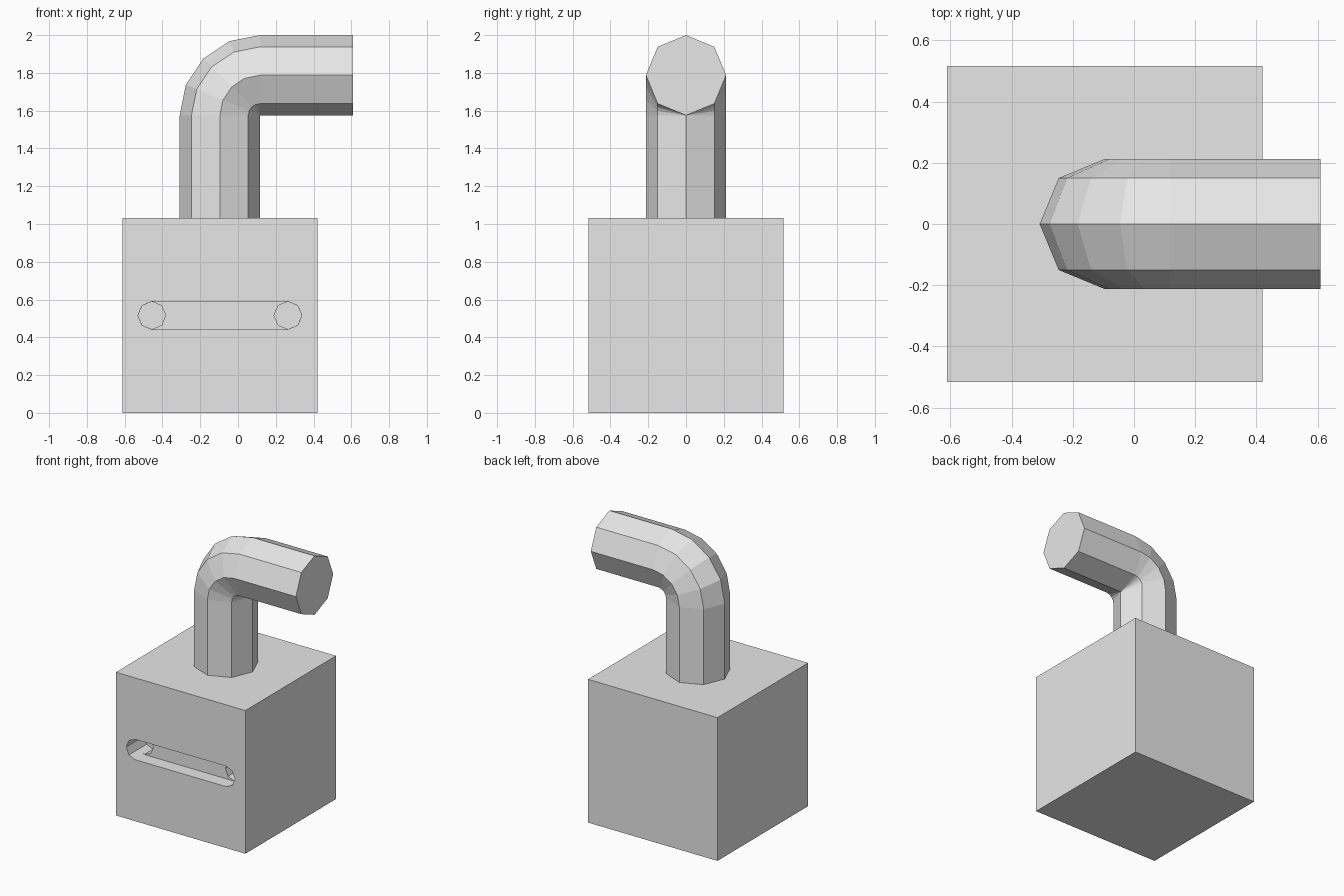
import bpy, bmesh, math
from mathutils import Vector

if "Cube" in bpy.data.objects:
    bpy.data.objects.remove(bpy.data.objects["Cube"])

SIDE = 1.032          # block edge length
CX = -0.096           # shared centre of block and pipe
R = 0.2125            # pipe radius
FRONT = -SIDE / 2

grey = bpy.data.materials.new("plain grey")
grey.diffuse_color = (0.8, 0.8, 0.8, 1)
grey.use_nodes = True
grey.node_tree.nodes["Principled BSDF"].inputs["Base Color"].default_value = grey.diffuse_color


def make(name, bm):
    bmesh.ops.recalc_face_normals(bm, faces=bm.faces)
    mesh = bpy.data.meshes.new(name)
    bm.to_mesh(mesh)
    bm.free()
    mesh.materials.append(grey)
    obj = bpy.data.objects.new(name, mesh)
    bpy.context.collection.objects.link(obj)
    return obj


def loft(name, rings):
    """Skin equal rings of points and cap both ends."""
    bm = bmesh.new()
    vs = [[bm.verts.new(p) for p in ring] for ring in rings]
    n = len(vs[0])
    for a, b in zip(vs, vs[1:]):
        for i in range(n):
            j = (i + 1) % n
            bm.faces.new((a[i], a[j], b[j], b[i]))
    bm.faces.new(vs[0])
    bm.faces.new(vs[-1])
    bmesh.ops.remove_doubles(bm, verts=bm.verts, dist=0.0001)
    return make(name, bm)


def arc(x, z, r, start, count):
    return [(x + r * math.cos(start + i * math.pi / 4),
             z + r * math.sin(start + i * math.pi / 4)) for i in range(count)]


def carve(target, name, outline, depth):
    """Cut an outline in the xz plane into the front of the target."""
    cutter = loft(name, [[(x, y, z) for x, z in outline]
                         for y in (FRONT - 0.1, FRONT + depth)])
    cutter.hide_render = True
    mod = target.modifiers.new(name, 'BOOLEAN')
    mod.operation, mod.solver, mod.object = 'DIFFERENCE', 'EXACT', cutter
    bpy.context.view_layer.objects.active = target
    bpy.ops.object.modifier_apply(modifier=mod.name)
    bpy.data.objects.remove(cutter, do_unlink=True)


# Cubic block
bm = bmesh.new()
bmesh.ops.create_cube(bm, size=SIDE)
bmesh.ops.translate(bm, verts=bm.verts, vec=(CX, 0, SIDE / 2))
block = make("block", bm)

# Front slot with deeper octagonal holes at both ends
ZS, XL, XR, RS = SIDE / 2, -0.456, 0.264, 0.0735
carve(block, "slot_cutter",
      arc(XR, ZS, RS, -math.pi / 2, 5) + arc(XL, ZS, RS, math.pi / 2, 5), 0.1)
for x in (XL, XR):
    carve(block, "hole_cutter", arc(x, ZS, RS - 0.0005, 0, 8), 0.2)

# Eight-sided pipe: upright, tight quarter bend, then straight out to +x
pivot = Vector((CX + R, 0, 2 - 2 * R))


def ring(centre, outward):
    return [centre + outward * (R * math.cos(a)) + Vector((0, R * math.sin(a), 0))
            for a in (i * math.pi / 4 for i in range(8))]


rings = [ring(Vector((CX, 0, SIDE - 0.002)), Vector((-1, 0, 0)))]
for i in range(5):
    t = i * math.pi / 8
    out = Vector((-math.cos(t), 0, math.sin(t)))
    rings.append(ring(pivot + out * R, out))
rings.append(ring(Vector((0.61, 0, 2 - R)), Vector((0, 0, 1))))
loft("bent_pipe", rings)
